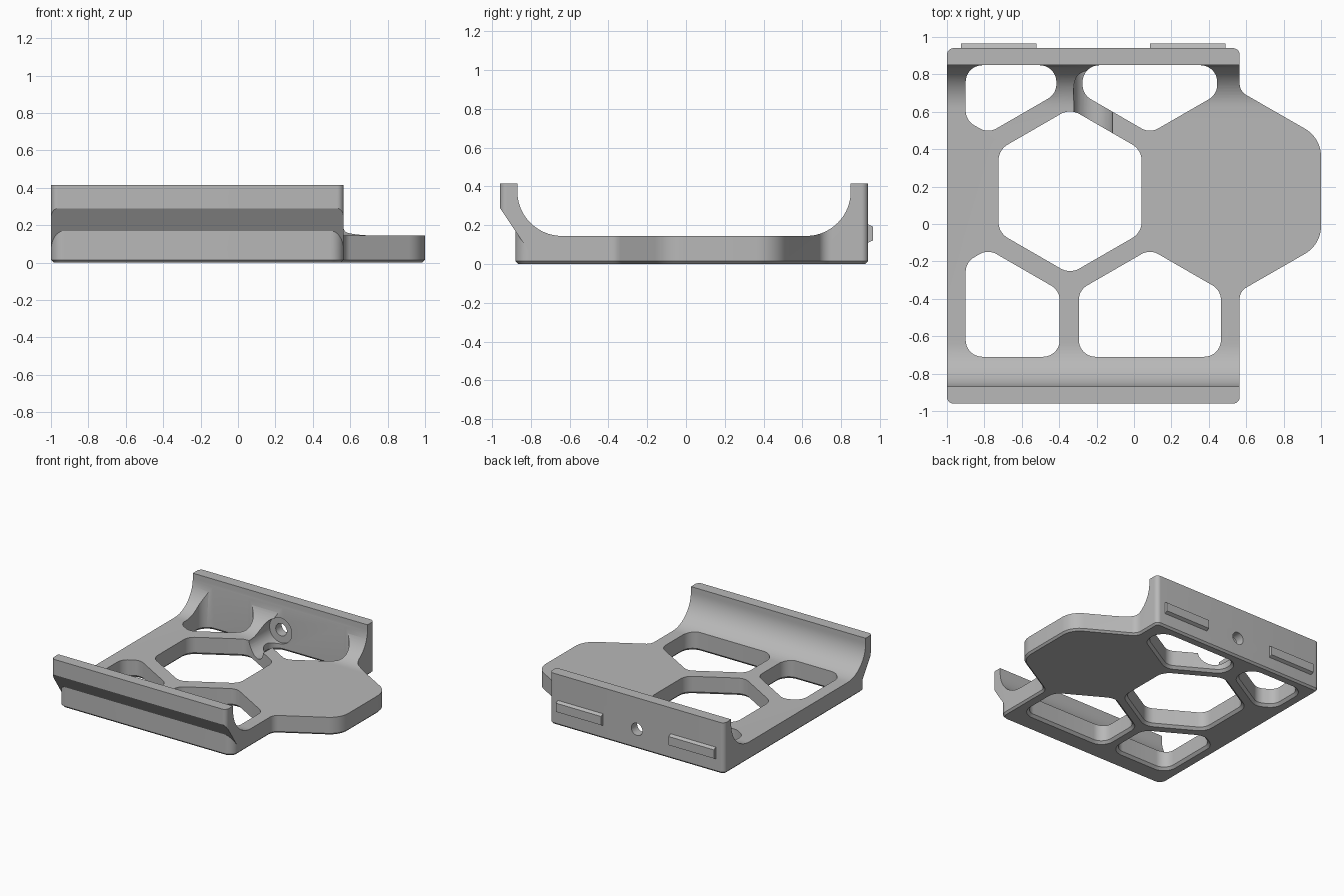
import bpy, bmesh, math
from mathutils import Vector

cube = bpy.data.objects.get("Cube")
if cube:
    bpy.data.objects.remove(cube, do_unlink=True)

grey = bpy.data.materials.new("mid_grey")
grey.use_nodes = True
tone = (0.48, 0.48, 0.48, 1)
grey.diffuse_color = tone
grey.node_tree.nodes["Principled BSDF"].inputs["Base Color"].default_value = tone


def rounded(corners, steps=10):
    """Outline from (u, v, radius) corners, given anticlockwise."""
    out = []
    for i, (u, v, r) in enumerate(corners):
        p = Vector((u, v))
        if r == 0:
            out.append(p)
            continue
        a = (Vector(corners[i - 1][:2]) - p).normalized()
        b = (Vector(corners[(i + 1) % len(corners)][:2]) - p).normalized()
        half = a.angle(b) / 2
        centre = p + (a + b).normalized() * r / math.sin(half)
        start = (p + a * r / math.tan(half) - centre).normalized()
        end = (p + b * r / math.tan(half) - centre).normalized()
        out += [centre + r * start.slerp(end, k / steps) for k in range(steps + 1)]
    return out


def prism(name, outline, levels, along_x=False):
    """Stack the outline at (position, inset) levels along z, or along x."""
    bm = bmesh.new()
    n = len(outline)
    loops = []
    for w, inset in levels:
        loop = []
        for i, p in enumerate(outline):
            t = (outline[(i + 1) % n] - outline[i - 1]).normalized()
            q = p + Vector((-t.y, t.x)) * inset
            loop.append(bm.verts.new((w, q.x, q.y) if along_x else (q.x, q.y, w)))
        loops.append(loop)
    for lower, upper in zip(loops, loops[1:]):
        for i in range(n):
            j = (i + 1) % n
            bm.faces.new((lower[i], lower[j], upper[j], upper[i]))
    bm.faces.new(loops[0][::-1])
    bm.faces.new(loops[-1])
    bmesh.ops.recalc_face_normals(bm, faces=bm.faces)
    mesh = bpy.data.meshes.new(name)
    bm.to_mesh(mesh)
    bm.free()
    mesh.materials.append(grey)
    obj = bpy.data.objects.new(name, mesh)
    bpy.context.collection.objects.link(obj)
    return obj


def cylinder(radius, y0, y1, x, z):
    bpy.ops.mesh.primitive_cylinder_add(
        vertices=40, radius=radius, depth=y1 - y0,
        location=(x, (y0 + y1) / 2, z), rotation=(math.pi / 2, 0, 0))
    bpy.context.object.data.materials.append(grey)
    return bpy.context.object


def combine(target, tool, operation):
    mod = target.modifiers.new(operation, 'BOOLEAN')
    mod.operation = operation
    mod.solver = 'EXACT'
    mod.object = tool
    bpy.context.view_layer.objects.active = target
    bpy.ops.object.modifier_apply(modifier=mod.name)
    bpy.data.objects.remove(tool, do_unlink=True)


LEFT, RIGHT, TOP, FLOOR = -1.0, 0.565, 0.415, 0.145
BACK, MID = 0.94, 0.175

# Base footprint with the side tab, chamfered underneath
footprint = rounded([
    (LEFT, -0.88, 0.07), (RIGHT, -0.88, 0.07), (RIGHT, -0.36, 0.07),
    (1.0, -0.11, 0.17), (1.0, 0.46, 0.17), (RIGHT, 0.71, 0.07),
    (RIGHT, BACK, 0.035), (LEFT, BACK, 0.035)])
tray = prism("tray", footprint, [(0, 0.015), (0.015, 0), (TOP, 0)])

# Overhanging front lip with its sloped underside
lip = prism("front_lip", rounded([
    (LEFT, -0.96, 0.035), (RIGHT, -0.96, 0.035),
    (RIGHT, -0.6, 0), (LEFT, -0.6, 0)]), [(0.02, 0), (TOP, 0)])
slope = prism("slope_cutter", rounded([
    (-1.1, -0.1, 0), (-0.7, -0.1, 0), (-1.1, 0.5, 0)]),
    [(-1.2, 0), (1.2, 0)], along_x=True)
combine(lip, slope, 'DIFFERENCE')
combine(tray, lip, 'UNION')

# Channel between the walls, with large fillets
channel = prism("channel_cutter", rounded([
    (-0.87, FLOOR, 0.23), (0.85, FLOOR, 0.23),
    (0.85, 0.6, 0), (-0.87, 0.6, 0)], 20), [(-1.2, 0), (1.2, 0)], along_x=True)
combine(tray, channel, 'DIFFERENCE')

# Honeycomb openings, flared at the bottom edge
R = 0.09
hexagon = [(-0.342 + 0.442 * math.sin(k * math.pi / 3),
            MID - 0.442 * math.cos(k * math.pi / 3), 0.1) for k in range(6)]


def house(x0, x1, apex, foot, peak=-0.135):
    """Opening with a flat foot and a peak sloping at thirty degrees."""
    s = math.tan(math.pi / 6)
    return [(x0, foot, R), (x1, foot, R), (x1, peak - (x1 - apex) * s, R),
            (apex, peak, R), (x0, peak - (apex - x0) * s, R)]


def flip(shape):
    return [(x, 2 * MID - y, r) for x, y, r in reversed(shape)]


back_foot = 2 * MID - 0.849
openings = [hexagon,
            house(-0.9, -0.397, -0.78, -0.71),
            house(-0.295, 0.465, 0.085, -0.71),
            flip(house(-0.9, -0.415, -0.78, back_foot)),
            flip(house(-0.275, 0.445, 0.085, back_foot))]
for shape in openings:
    cutter = prism("opening_cutter", rounded(shape),
                   [(-0.01, -0.03), (0.02, 0), (0.6, 0)])
    combine(tray, cutter, 'DIFFERENCE')

# Screw hole with its clearance bore
combine(tray, cylinder(0.105, 0.38, 0.865, -0.218, 0.16), 'DIFFERENCE')
combine(tray, cylinder(0.05, 0.8, 1.1, -0.218, 0.16), 'DIFFERENCE')

# Locating ribs on the back wall
parts = [tray]
rib_profile = rounded([(0.93, 0.105, 0), (0.965, 0.122, 0),
                       (0.965, 0.192, 0), (0.93, 0.21, 0)])
for side, x in (("right", -0.925), ("left", 0.085)):
    parts.append(prism(side + "_back_rib", rib_profile,
                       [(x, 0), (x + 0.405, 0)], along_x=True))

# Smooth shading with sharp edges kept
bpy.ops.object.select_all(action='DESELECT')
for part in parts:
    part.select_set(True)
bpy.context.view_layer.objects.active = tray
bpy.ops.object.shade_smooth_by_angle(angle=math.radians(30))
